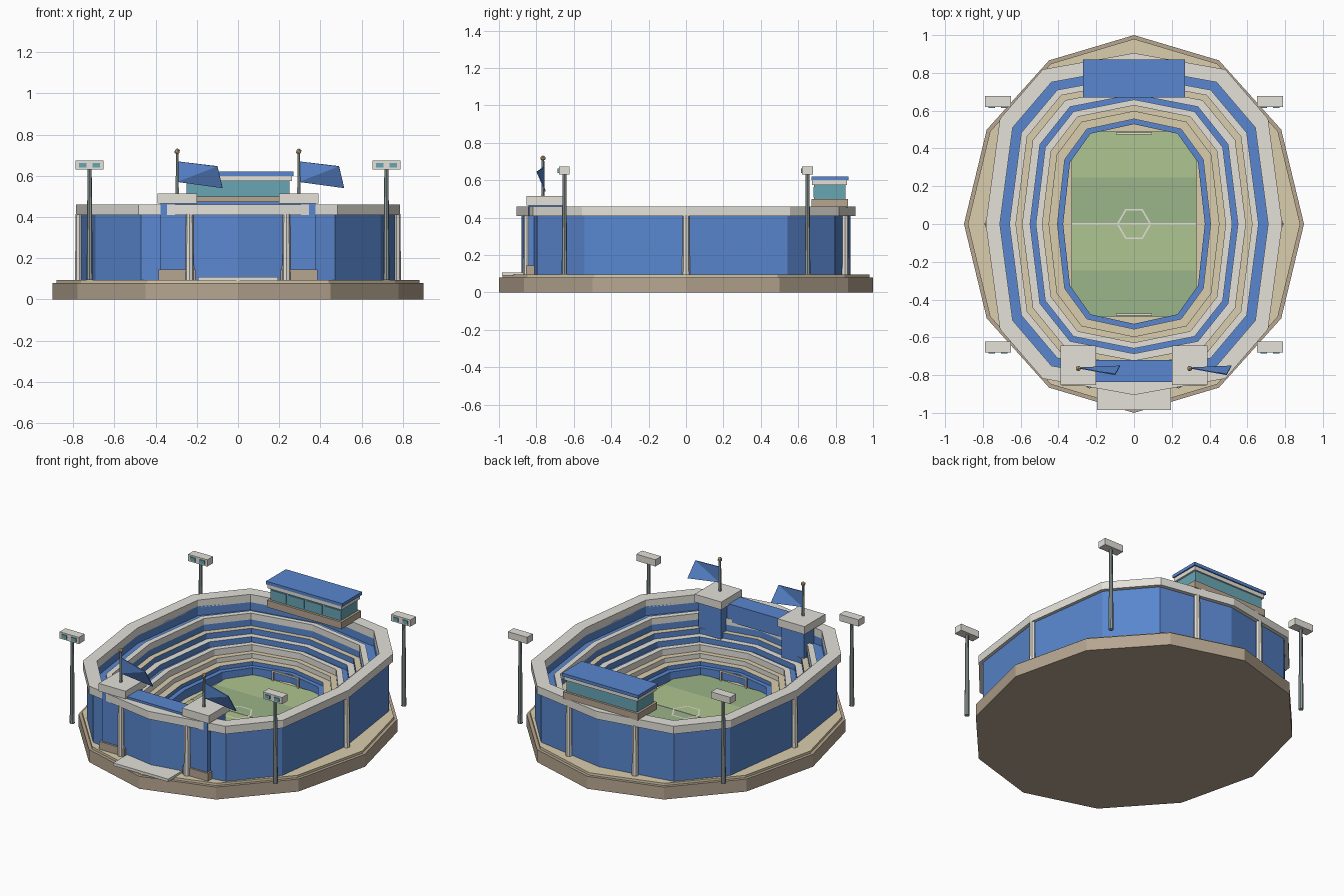
import bpy, bmesh, math
from mathutils import Matrix

if "Cube" in bpy.data.objects:
    bpy.data.objects.remove(bpy.data.objects["Cube"])

COL = dict(blue=(.10, .24, .62), grey=(.77, .75, .69), tan=(.70, .61, .42), brown=(.47, .38, .28),
           teal=(.14, .38, .46), steel=(.30, .36, .36), gold=(.70, .52, .25),
           grass=(.43, .56, .28), dark_grass=(.33, .46, .25))
MATS = {}
for n, c in COL.items():
    MATS[n] = bpy.data.materials.new(n)
    MATS[n].diffuse_color = (*c, 1)


def finish(name, bm, cols):
    me = bpy.data.meshes.new(name)
    bm.to_mesh(me)
    bm.free()
    for c in cols:
        me.materials.append(MATS[c])
    ob = bpy.data.objects.new(name, me)
    bpy.context.collection.objects.link(ob)
    return ob


def box(name, x, y, z, col):
    """Box from (min, max) pairs."""
    bm = bmesh.new()
    bmesh.ops.create_cube(bm, size=1)
    for v in bm.verts:
        v.co = [r[0] + (r[1] - r[0]) * (c + .5) for r, c in zip((x, y, z), v.co)]
    return finish(name, bm, [col])


def post(name, x, y, z0, z1, r0, r1, col, n=8):
    bm = bmesh.new()
    bmesh.ops.create_cone(bm, cap_ends=True, segments=n, radius1=r0, radius2=r1, depth=z1 - z0,
                          matrix=Matrix.Translation((x, y, (z0 + z1) / 2)))
    return finish(name, bm, [col])


def loft(name, prof, power, caps=False, closed=False):
    """Twelve-sided shell through rings (a, b, z, colour of the band leading here)."""
    bm = bmesh.new()
    cols = list(dict.fromkeys(p[3] for p in prof))

    def sp(c):
        return 0 if abs(c) < 1e-6 else math.copysign(abs(c) ** power, c)
    rings = [[bm.verts.new((a * sp(math.cos(i * math.pi / 6)), b * sp(math.sin(i * math.pi / 6)), z))
              for i in range(12)] for a, b, z, _ in prof]
    for k in range(0 if closed else 1, len(rings)):
        lo, hi = rings[k - 1], rings[k]
        for i in range(12):
            j = (i + 1) % 12
            f = bm.faces.new((lo[i], lo[j], hi[j], hi[i]))
            f.material_index = cols.index(prof[k][3])
    if caps:
        bm.faces.new(rings[0][::-1])
        bm.faces.new(rings[-1]).material_index = cols.index(prof[-1][3])
    return finish(name, bm, cols)


# Base and paved apron
loft("base", [(.9, 1, 0, "brown"), (.9, 1, .08, "brown")], 1, caps=True)
loft("apron", [(.88, .98, .08, "tan"), (.88, .98, .095, "tan")], 1, caps=True)

# Outer wall and rim
P = .7
loft("outer_wall", [(.765, .88, .09, "blue"), (.765, .88, .415, "blue")], P)
loft("rim", [(.785, .905, .41, "grey"), (.785, .905, .46, "grey"),
             (.71, .83, .46, "grey"), (.71, .83, .41, "grey")], P, closed=True)

# Stepped seating bowl: (radius, height, band colour)
steps = [(.71, .42, "blue"), (.71, .36, "blue"), (.66, .36, "blue"), (.66, .38, "grey"),
         (.625, .38, "grey"), (.625, .34, "grey"), (.625, .30, "blue"), (.59, .30, "tan"),
         (.59, .265, "blue"), (.55, .265, "grey"), (.55, .23, "blue"), (.52, .23, "blue"),
         (.52, .245, "grey"), (.485, .245, "grey"), (.485, .205, "grey"), (.45, .205, "tan"),
         (.45, .175, "grey"), (.405, .175, "tan"), (.405, .15, "blue"), (.375, .15, "blue"),
         (.375, .09, "blue")]
loft("seating_bowl", [(a, a + .12 + (.71 - a) * .1, z, c) for a, z, c in steps], P)

# Pitch with mown bands and markings
for i in range(4):
    y = -.49 + i * .245
    box("pitch_band", (-.33, .33), (y, y + .245), (.09, .104), ("dark_grass", "grass")[i % 2])
box("halfway_line", (-.33, .33), (-.004, .004), (.1, .107), "grey")
bm = bmesh.new()
ring = [[bm.verts.new((r * math.cos(i * math.pi / 3), r * math.sin(i * math.pi / 3), .107))
         for i in range(6)] for r in (.082, .092)]
for i in range(6):
    j = (i + 1) % 6
    bm.faces.new((ring[0][i], ring[1][i], ring[1][j], ring[0][j]))
finish("centre_circle", bm, ["grey"])
for s in (-1, 1):
    y = s * .48
    for x in (-.09, .09):
        box("goal_post", (x - .005, x + .005), (y - .005, y + .005), (.1, .165), "grey")
    box("goal_bar", (-.095, .095), (y - .005, y + .005), (.16, .17), "grey")

# Wall columns
for x, y in [(.77, 0), (-.77, 0)] + [(sx * .235, sy * .85) for sx in (-1, 1) for sy in (-1, 1)]:
    post("wall_column", x, y, .09, .415, .021, .018, "grey")

# Entrance: walkway, bridge, towers with flags
box("walkway", (-.195, .195), (-.985, -.8), (.09, .108), "grey")
box("gate_bridge", (-.22, .22), (-.836, -.72), (.36, .474), "blue")
for s in (-1, 1):
    x = s * .295
    box("tower_base", (x - .09, x + .09), (-.855, -.65), (.09, .145), "brown")
    box("tower", (x - .08, x + .08), (-.843, -.66), (.12, .47), "blue")
    box("tower_cap", (x - .095, x + .095), (-.853, -.643), (.465, .515), "grey")
    post("flag_pole", x, -.765, .51, .715, .009, .007, "steel", 6)
    bm = bmesh.new()
    bmesh.ops.create_icosphere(bm, subdivisions=1, radius=.015,
                               matrix=Matrix.Translation((x, -.765, .718)))
    finish("flag_finial", bm, ["gold"])
    bm = bmesh.new()
    bm.faces.new([bm.verts.new(p) for p in ((x, -.765, .57), (x + .22, -.755, .54),
                                            (x + .195, -.8, .645), (x, -.765, .67))])
    bmesh.ops.triangulate(bm, faces=bm.faces[:])
    flag = finish("flag", bm, ["blue"])
    flag.modifiers.new("thick", "SOLIDIFY").thickness = .006

# Press box on the back rim
box("press_floor", (-.265, .265), (.67, .866), (.455, .5), "brown")
box("press_windows", (-.25, .25), (.685, .852), (.5, .578), "teal")
for x in (-.19, -.065, .065, .19):
    box("window_panel", (x - .055, x + .055), (.681, .69), (.508, .565), "teal")
box("press_fascia", (-.262, .262), (.675, .862), (.575, .6), "grey")
box("press_roof", (-.27, .27), (.67, .87), (.6, .62), "blue")

# Floodlights, all facing the front
for sx in (-1, 1):
    for sy in (-1, 1):
        x, y = sx * .72, sy * .65
        post("light_pole", x, y, .095, .635, .015, .01, "steel")
        box("light_head", (x - .068, x + .068), (y - .03, y + .028), (.63, .673), "grey")
        for d in (-.033, .033):
            box("lamp", (x + d - .018, x + d + .018), (y - .036, y - .028), (.64, .663), "teal")

# Consistent outward normals on closed parts
for ob in bpy.context.collection.objects:
    if ob.name.startswith(("rim", "base", "apron")):
        bm = bmesh.new()
        bm.from_mesh(ob.data)
        bmesh.ops.recalc_face_normals(bm, faces=bm.faces[:])
        bm.to_mesh(ob.data)
        bm.free()

for m in bpy.data.materials:
    if m.users and not m.is_grease_pencil:
        m.use_nodes = True
        m.node_tree.nodes["Principled BSDF"].inputs["Base Color"].default_value = m.diffuse_color
